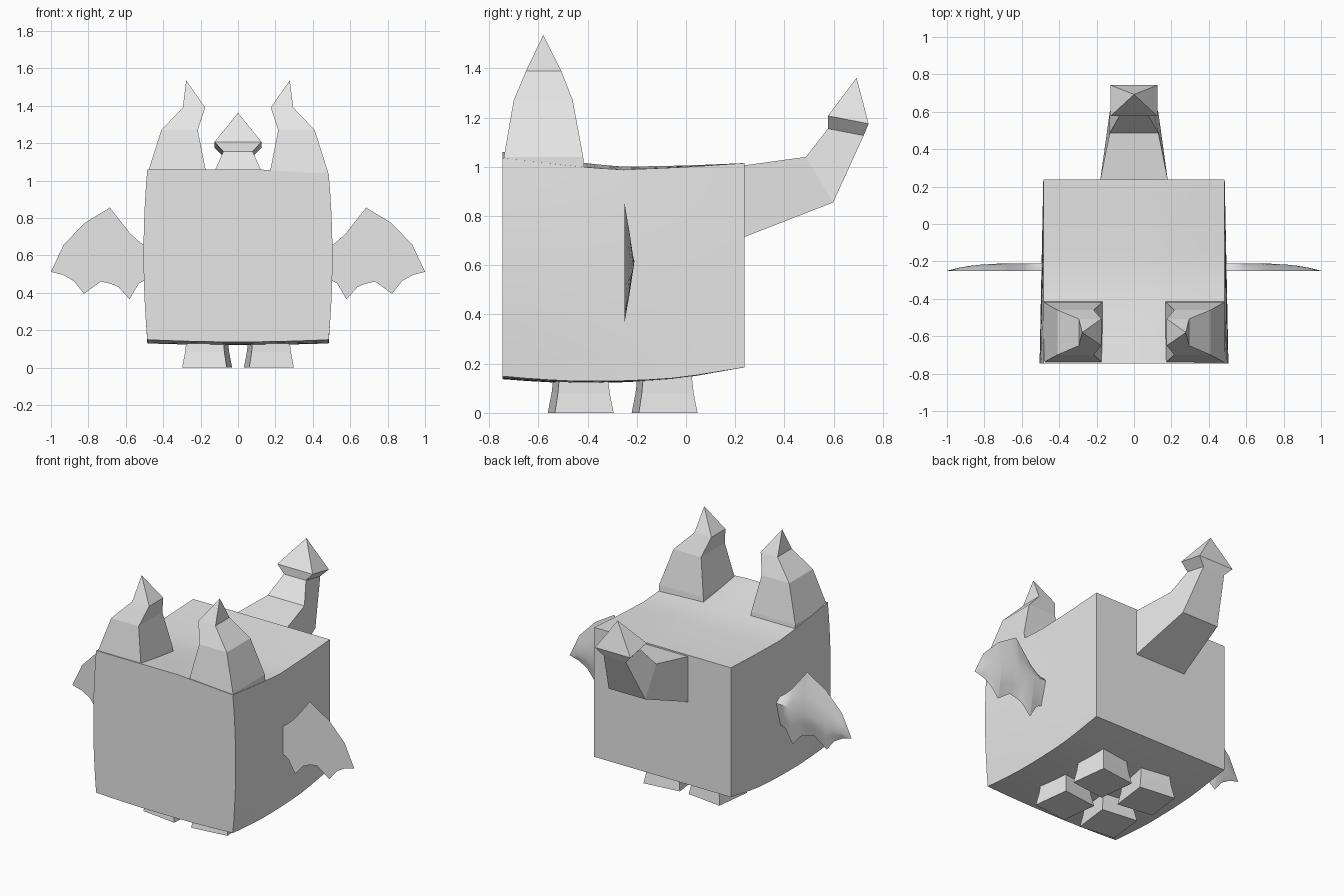
import bpy, bmesh, math

if "Cube" in bpy.data.objects:
    bpy.data.objects.remove(bpy.data.objects["Cube"], do_unlink=True)

grey = bpy.data.materials.new("plain_grey")
grey.use_nodes = True
grey.diffuse_color = (0.8, 0.8, 0.8, 1)
grey.node_tree.nodes["Principled BSDF"].inputs["Base Color"].default_value = (0.8, 0.8, 0.8, 1)


def finish(name, bm, smooth=False):
    bmesh.ops.remove_doubles(bm, verts=bm.verts, dist=0.0005)
    bmesh.ops.recalc_face_normals(bm, faces=bm.faces)
    mesh = bpy.data.meshes.new(name)
    bm.to_mesh(mesh)
    bm.free()
    mesh.materials.append(grey)
    obj = bpy.data.objects.new(name, mesh)
    bpy.context.collection.objects.link(obj)
    if smooth:
        bpy.ops.object.select_all(action="DESELECT")
        obj.select_set(True)
        bpy.context.view_layer.objects.active = obj
        bpy.ops.object.shade_smooth_by_angle(angle=math.radians(30))
    return obj


def interp(points, x):
    for (a, fa), (b, fb) in zip(points, points[1:]):
        if x <= b:
            return fa + (fb - fa) * max(0, x - a) / (b - a)
    return points[-1][1]


def loft(name, rings, tip=None):
    """Join four-cornered rings into a closed solid, ending in a point if given."""
    bm = bmesh.new()
    loops = [[bm.verts.new(p) for p in ring] for ring in rings]
    for low, high in zip(loops, loops[1:]):
        for i in range(4):
            j = (i + 1) % 4
            bm.faces.new((low[i], low[j], high[j], high[i]))
    bm.faces.new(loops[0])
    if tip:
        top = bm.verts.new(tip)
        for i in range(4):
            bm.faces.new((loops[-1][i], loops[-1][(i + 1) % 4], top))
    else:
        bm.faces.new(loops[-1])
    return finish(name, bm)


# Body: a block with bowed sides, a dipped top and a rounded underside
FRONT, BACK = -0.745, 0.238
TOP = [(FRONT, 1.06), (-0.5, 1.025), (-0.27, 1.0), (0, 1.005), (BACK, 1.015)]
UNDER = [(FRONT, 0.137), (-0.6, 0.126), (-0.43, 0.12), (-0.2, 0.126), (-0.02, 0.14), (BACK, 0.185)]
bm = bmesh.new()
bmesh.ops.create_cube(bm, size=2)
bmesh.ops.subdivide_edges(bm, edges=bm.edges, cuts=9, use_grid_fill=True)
for v in bm.verts:
    u, h = v.co.x, (v.co.z + 1) / 2
    y = FRONT + (BACK - FRONT) * (v.co.y + 1) / 2
    forward = (BACK - y) / (BACK - FRONT)
    lean = 0.025 * forward * max(0, u - 0.2) / 0.8
    low = interp(UNDER, y) + 0.012 * u * u * forward
    high = interp(TOP, y) - lean
    width = 0.485 + 0.02 * forward * (1 - v.co.z ** 2)
    v.co = (u * width, y, low + (high - low) * h)
finish("body", bm, True)


def box_ring(x0, x1, y0, y1, z, side):
    return [(side * x, y, z) for x, y in ((x0, y0), (x1, y0), (x1, y1), (x0, y1))]


def wing(name, side):
    # Flat front, ridged back, scalloped lower edge
    upper = [(0.47, 0.62), (0.575, 0.715), (0.685, 0.855), (0.82, 0.773), (0.932, 0.657), (1, 0.512)]
    lower = [(0.47, 0.5), (0.53, 0.45), (0.58, 0.365), (0.638, 0.43), (0.68, 0.448), (0.733, 0.46),
             (0.823, 0.395), (0.877, 0.462), (0.935, 0.495), (1, 0.512)]
    columns = sorted({x for x, z in upper + lower})
    bm = bmesh.new()
    loops = []
    for x in columns:
        u = (x - 0.47) / 0.53
        ridge_z = 0.62 - 0.108 * u * u
        bulge = 0.04 * (1 - u ** 4)
        low, high = interp(lower, x), interp(upper, x)
        if x == 0.47:
            high, low = 0.63, 0.48
        section = [(low, 0), ((low + ridge_z) / 2, bulge * 0.55), (ridge_z, bulge),
                   ((high + ridge_z) / 2, bulge * 0.55), (high, 0)]
        loops.append([bm.verts.new((side * x, -0.25 + b, z)) for z, b in section])
    for a, b in zip(loops, loops[1:]):
        for i in range(5):
            j = (i + 1) % 5
            bm.faces.new((a[i], a[j], b[j], b[i]))
    bm.faces.new(loops[0])
    finish(name, bm, True)


def foot(name, side, y):
    # Flared square foot, turned slightly
    turn = math.radians(7)
    rings = []
    for z, half in ((0, 0.12), (0.08, 0.106), (0.2, 0.094)):
        ring = []
        for a, b in ((-1, -1), (1, -1), (1, 1), (-1, 1)):
            dx = half * (a * math.cos(turn) - b * math.sin(turn))
            dy = half * (a * math.sin(turn) + b * math.cos(turn))
            ring.append((side * (0.165 + dx), y + dy, z))
        rings.append(ring)
    loft(name, rings)


for label, side in (("left", 1), ("right", -1)):
    # Horn: four-sided, kinked inwards, with a pointed tip
    loft(label + "_horn", [
        box_ring(0.165, 0.483, -0.742, -0.413, 0.99, side),
        box_ring(0.17, 0.483, -0.74, -0.418, 1.04, side),
        box_ring(0.215, 0.41, -0.7, -0.46, 1.27, side),
        box_ring(0.175, 0.295, -0.65, -0.507, 1.39, side)],
        (side * 0.277, -0.58, 1.535))
    wing(label + "_wing", side)
    foot(label + "_front_foot", side, -0.428)
    foot(label + "_back_foot", side, -0.087)


# Tail: bends upwards, narrows to a neck and ends in a pyramid spike
def tail_ring(half, upper, lower):
    return [(-half, *upper), (half, *upper), (half, *lower), (-half, *lower)]


loft("tail", [
    tail_ring(0.18, (0.2, 1.0), (0.2, 0.73)),
    tail_ring(0.18, (0.238, 1.006), (0.238, 0.715)),
    tail_ring(0.13, (0.487, 1.04), (0.598, 0.855)),
    tail_ring(0.078, (0.577, 1.155), (0.722, 1.127)),
    tail_ring(0.125, (0.577, 1.207), (0.742, 1.175))],
    (0, 0.693, 1.362))
